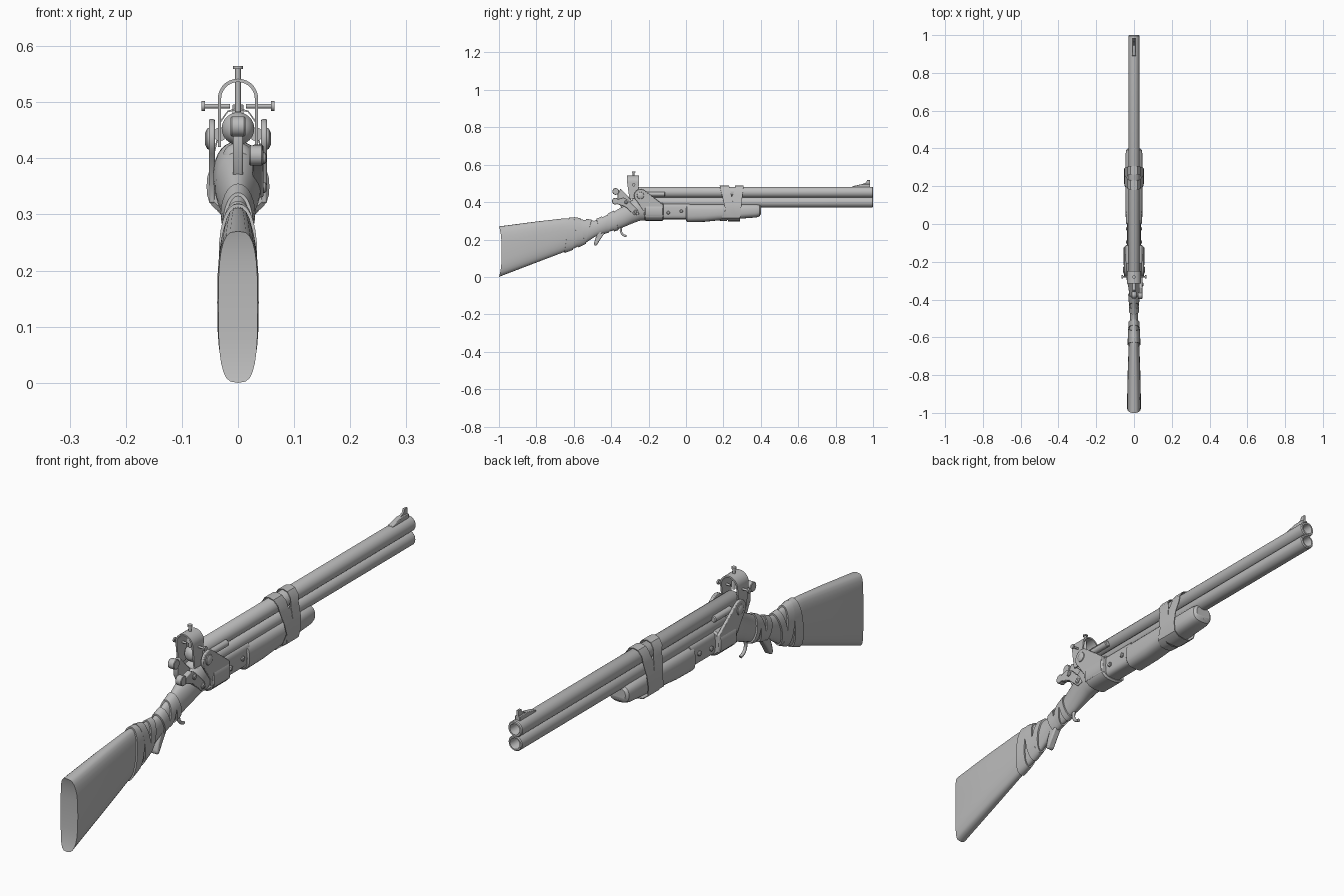
import bpy, bmesh, math
from mathutils import Vector

cube = bpy.data.objects.get("Cube")
if cube:
    bpy.data.objects.remove(cube)

steel = bpy.data.materials.new("plain grey")
steel.use_nodes = True
GREY = (0.5, 0.5, 0.5, 1)
steel.diffuse_color = GREY
steel.node_tree.nodes["Principled BSDF"].inputs["Base Color"].default_value = GREY
N = 28


def make(name, verts, faces, bevel=0):
    mesh = bpy.data.meshes.new(name)
    bm = bmesh.new()
    vs = [bm.verts.new(v) for v in verts]
    for f in faces:
        f = list(dict.fromkeys(f))
        if len(f) > 2:
            bm.faces.new([vs[i] for i in f])
    bmesh.ops.recalc_face_normals(bm, faces=bm.faces)
    bm.to_mesh(mesh)
    bm.free()
    ob = bpy.data.objects.new(name, mesh)
    bpy.context.collection.objects.link(ob)
    mesh.materials.append(steel)
    if bevel:
        mod = ob.modifiers.new("soft edge", "BEVEL")
        mod.width, mod.segments = bevel, 2
    bpy.ops.object.select_all(action="DESELECT")
    ob.select_set(True)
    bpy.context.view_layer.objects.active = ob
    bpy.ops.object.shade_smooth_by_angle(angle=math.radians(35))
    return ob


def skin(rings, n, closed=False):
    """Quads joining successive rings of n points."""
    last = rings if closed else rings - 1
    return [(r * n + i, r * n + (i + 1) % n, (r + 1) % rings * n + (i + 1) % n, (r + 1) % rings * n + i)
            for r in range(last) for i in range(n)]


def oval(section, a, grow=0):
    """Point on a rounded section: bottom, top, half width, squareness."""
    y, lo, hi, w, p = section
    c, s = math.cos(a), math.sin(a)
    x = math.copysign(abs(c) ** (2 / p), c) * (w + grow)
    z = (lo + hi) / 2 + math.copysign(abs(s) ** (2 / p), s) * ((hi - lo) / 2 + grow)
    return Vector((x, y, z))


def loft(name, sections, dish=0):
    verts = [oval(s, math.tau * i / N) for s in sections for i in range(N)]
    for i in range(N):
        verts[i].y += dish * math.cos(math.tau * i / N) ** 2
    faces = skin(len(sections), N)
    for base in (0, (len(sections) - 1) * N):
        for i in range(-N // 4, N // 4):
            faces.append([base + k % N for k in (i, i + 1, N // 2 - i - 1, N // 2 - i)])
    return make(name, verts, faces)


def sample(sections, y):
    for a, b in zip(sections, sections[1:]):
        if y <= b[0]:
            t = (y - a[0]) / (b[0] - a[0])
            return [p + (q - p) * t for p, q in zip(a, b)]
    return sections[-1]


def wrap(name, sections, y, width, slant, thick=0.006):
    """Closed cloth band following a lofted body."""
    verts = []
    for i in range(N):
        a = math.tau * i / N
        mid = y + slant * math.sin(a)
        for dy, grow in ((-1, -0.002), (-1, thick), (1, thick), (1, -0.002)):
            verts.append(oval(sample(sections, mid + dy * width / 2), a, grow))
    return make(name, verts, skin(N, 4, True))


def lathe(name, start, axis, profile, n=24):
    """Turned part: profile of (distance, radius) along an axis."""
    axis = Vector(axis).normalized()
    u = axis.orthogonal().normalized()
    v = axis.cross(u)
    verts = [Vector(start) + axis * d + (u * math.cos(math.tau * i / n) + v * math.sin(math.tau * i / n)) * r
             for d, r in profile for i in range(n)]
    top = (len(profile) - 1) * n
    return make(name, verts, skin(len(profile), n) + [range(n), range(top, top + n)])


def plate(name, outline, x0, x1, bevel=0.003):
    """Outline in (y, z) extruded across x."""
    n = len(outline)
    verts = [(x, y, z) for x in (x0, x1) for y, z in outline]
    return make(name, verts, skin(2, n) + [range(n), range(n, 2 * n)], bevel)


def rod(name, points, radius):
    curve = bpy.data.curves.new(name, "CURVE")
    curve.dimensions = "3D"
    curve.bevel_depth, curve.bevel_resolution, curve.use_fill_caps = radius, 3, True
    spline = curve.splines.new("BEZIER")
    spline.bezier_points.add(len(points) - 1)
    for bp, p in zip(spline.bezier_points, points):
        bp.co = p
        bp.handle_left_type = bp.handle_right_type = "AUTO"
    ob = bpy.data.objects.new(name, curve)
    curve.materials.append(steel)
    bpy.context.collection.objects.link(ob)


# Barrels with open muzzles and domed breech ends
for name, z, r in (("upper_barrel", 0.453, 0.029), ("lower_barrel", 0.4, 0.028)):
    lathe(name, (0, -0.29, z), (0, 1, 0),
          [(0, 0.01), (0.006, 0.02), (0.02, r), (1.286, r), (1.29, r - 0.003),
           (1.29, 0.02), (1.285, 0.018), (1.1, 0.018)], 32)

# Front sight
plate("front_sight_ramp", [(0.89, 0.478), (0.89, 0.485), (0.94, 0.496), (0.985, 0.496), (0.985, 0.478)], -0.01, 0.01, 0.002)
plate("front_sight_blade", [(0.93, 0.49), (0.962, 0.505), (0.968, 0.517), (0.985, 0.517), (0.985, 0.49)], -0.004, 0.004, 0.001)

# Stock and wrist in one run up to the breech
stock = [(-1, 0, 0.27, 0.035, 3.2), (-0.97, 0.012, 0.274, 0.037, 3), (-0.8, 0.077, 0.296, 0.034, 2.7),
         (-0.66, 0.13, 0.312, 0.029, 2.4), (-0.6, 0.152, 0.314, 0.027, 2.2), (-0.54, 0.18, 0.304, 0.024, 2),
         (-0.49, 0.213, 0.3, 0.021, 2), (-0.44, 0.236, 0.322, 0.02, 2), (-0.38, 0.25, 0.352, 0.024, 2),
         (-0.33, 0.268, 0.382, 0.031, 2), (-0.29, 0.285, 0.41, 0.04, 2), (-0.25, 0.3, 0.43, 0.044, 2.2),
         (-0.2, 0.305, 0.43, 0.044, 2.3)]
loft("stock", stock, 0.014)
for i, (y, width, slant) in enumerate(((-0.615, 0.045, 0.012), (-0.57, 0.035, -0.012), (-0.535, 0.03, 0.015),
                                      (-0.45, 0.03, -0.014), (-0.415, 0.03, 0.012), (-0.385, 0.022, -0.012))):
    wrap("stock_wrap_%d" % (i + 1), stock, y, width, slant)

# Loose wrap end, lever and trigger under the wrist
plate("hanging_tongue", [(-0.425, 0.25), (-0.455, 0.205), (-0.478, 0.168), (-0.488, 0.165), (-0.492, 0.178),
                         (-0.485, 0.205), (-0.465, 0.25)], -0.014, 0.014, 0.006)
rod("trigger", [(0, -0.345, 0.27), (0, -0.348, 0.245), (0, -0.337, 0.226), (0, -0.318, 0.217)], 0.006)

# Receiver: rounded cradle, forward block and side plates
loft("receiver_cradle", [(-0.222, 0.308, 0.392, 0.05, 2.6), (-0.216, 0.3, 0.4, 0.056, 2.6),
                         (-0.126, 0.3, 0.4, 0.056, 2.6), (-0.12, 0.306, 0.394, 0.05, 2.6)])
loft("receiver_block", [(-0.14, 0.308, 0.395, 0.036, 4), (0.02, 0.308, 0.395, 0.036, 4)])
pivot_y, pivot_z = -0.243, 0.435
cap = [(pivot_y + 0.035 * math.cos(a), pivot_z + 0.035 * math.sin(a))
       for a in (math.radians(d) for d in range(50, 231, 20))]
cheek = cap + [(-0.225, 0.35), (-0.222, 0.32), (-0.12, 0.32), (-0.12, 0.385)]
for side, s in (("left", 1), ("right", -1)):
    plate(side + "_side_plate", cheek, s * 0.041, s * 0.052)
    lathe(side + "_pivot_cap", (s * 0.05, pivot_y, pivot_z), (s, 0, 0), [(0, 0.02), (0.005, 0.018), (0.009, 0.01)])
    lathe(side + "_side_tube", (s * 0.032, -0.21, 0.443), (0, 1, 0), [(0, 0.012), (0.095, 0.012), (0.098, 0.009)])
    for i, (y, z) in enumerate(((-0.095, 0.343), (-0.025, 0.352))):
        lathe("%s_bolt_%d" % (side, i + 1), (s * 0.033, y, z), (s, 0, 0), [(0, 0.009), (0.007, 0.009), (0.01, 0.006)], 12)

# Fore-end
loft("fore_end", [(0, 0.3, 0.385, 0.038, 3), (0.006, 0.293, 0.39, 0.043, 3), (0.1, 0.295, 0.391, 0.045, 2.8),
                  (0.17, 0.302, 0.391, 0.045, 2.8), (0.3, 0.312, 0.39, 0.045, 2.8), (0.375, 0.318, 0.39, 0.044, 2.8),
                  (0.392, 0.323, 0.388, 0.041, 2.6), (0.4, 0.334, 0.38, 0.032, 2.4)])

# Crossed straps binding fore-end to barrels
half = [(0, 0.487), (0.018, 0.482), (0.032, 0.462), (0.035, 0.435), (0.046, 0.392), (0.05, 0.35),
        (0.044, 0.317), (0.025, 0.302), (0, 0.299)]
loop = half + [(-x, z) for x, z in half[-2:0:-1]]


def strap(name, y_top, y_low, width, thick):
    verts = []
    for x, z in loop:
        y = y_low + (y_top - y_low) * (z - 0.3) / 0.187
        out = Vector((x, 0, z - 0.395)).normalized() * thick
        for dy, g in ((-1, 0), (-1, 1), (1, 1), (1, 0)):
            verts.append(Vector((x, y + dy * width / 2, z)) + out * g)
    make(name, verts, skin(len(loop), 4, True))


strap("rear_strap", 0.205, 0.25, 0.05, 0.003)
strap("front_strap", 0.285, 0.265, 0.045, 0.003)
strap("cross_strap", 0.29, 0.2, 0.035, 0.001)

# Sight arch with adjusting screws
path = [(0.036, 0.42)] + [(0.036 * math.cos(math.pi * i / 14), 0.506 + 0.036 * math.sin(math.pi * i / 14))
                          for i in range(15)] + [(-0.036, 0.42)]
arch = []
for x, z in path:
    d = Vector((x, 0, max(z - 0.506, 0))).normalized() * 0.006
    inset = 0.012 if z < 0.45 else 0
    p = Vector((x, 0, z))
    for y, g in ((-0.315 + inset, 0), (-0.315 + inset, -1), (-0.25 - inset, -1), (-0.25 - inset, 0)):
        arch.append(p + d * g + Vector((0, y, 0)))
end = len(arch)
make("sight_arch", arch, skin(len(path), 4) + [range(4), range(end - 4, end)])
screw = [(0, 0.004), (0.045, 0.004), (0.045, 0.009), (0.051, 0.009)]
for name, axis in (("left", (1, 0, 0)), ("right", (-1, 0, 0))):
    lathe(name + "_sight_screw", Vector((0, -0.28, 0.493)) + Vector(axis) * 0.014, axis, screw, 16)
lathe("top_sight_screw", (0, -0.28, 0.483), (0, 0, 1), [(0, 0.005), (0.076, 0.005), (0.076, 0.009), (0.082, 0.009)], 16)

# Centre and side hammers with round thumb heads
plate("centre_hammer", [(-0.3, 0.36), (-0.34, 0.36), (-0.366, 0.41), (-0.366, 0.445), (-0.35, 0.472), (-0.32, 0.44), (-0.29, 0.41)], -0.009, 0.009)
lathe("centre_hammer_head", (-0.013, -0.376, 0.457), (1, 0, 0), [(0, 0.016), (0.002, 0.018), (0.024, 0.018), (0.026, 0.016)])
plate("side_hammer", [(-0.25, 0.335), (-0.275, 0.33), (-0.325, 0.375), (-0.37, 0.39), (-0.37, 0.415),
                      (-0.335, 0.425), (-0.315, 0.415), (-0.26, 0.36)], 0.026, 0.045)
lathe("side_hammer_head", (0.02, -0.378, 0.405), (1, 0, 0), [(0, 0.016), (0.002, 0.018), (0.022, 0.018), (0.024, 0.016)])
for i, (y, z) in enumerate(((-0.32, 0.4), (-0.27, 0.348))):
    lathe("side_hammer_pin_%d" % (i + 1), (0.04, y, z), (1, 0, 0), [(0, 0.01), (0.008, 0.01), (0.011, 0.006)], 16)
